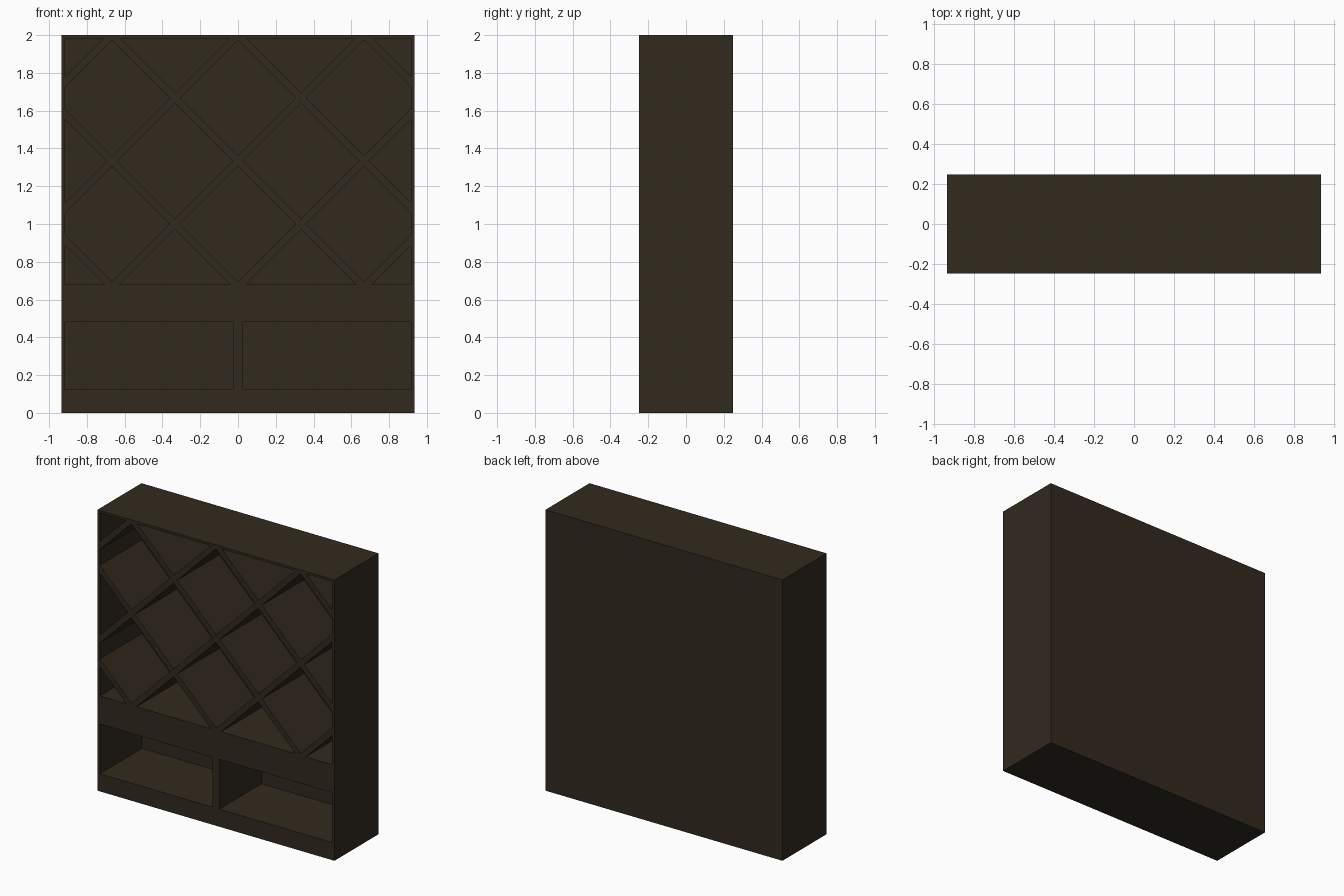
import bpy, bmesh
from mathutils import Vector

if "Cube" in bpy.data.objects:
    bpy.data.objects.remove(bpy.data.objects["Cube"])

W, D, H = 0.934, 0.248, 2.0       # half width, half depth, height
IN_X = 0.915                      # inner side of the cabinet walls
LAT_Z0, LAT_Z1 = 0.68, 1.983      # lattice opening
BOX_Z0, BOX_Z1 = 0.125, 0.48      # lower compartments
POST = 0.026                      # half width of centre post
DEPTH = 0.475                     # pocket depth
STEP = 2 / 3                      # lattice spacing
STRIP = 0.028                     # half strip width measured along x

wood = bpy.data.materials.new("dark_brown_wood")
wood.diffuse_color = (0.031, 0.0225, 0.0135, 1)
wood.use_nodes = True
wood.node_tree.nodes["Principled BSDF"].inputs["Base Color"].default_value = wood.diffuse_color


def sheet(x, z0, z1, cuts):
    """Flat sheet on the front plane, split along lines (point, normal)."""
    bm = bmesh.new()
    bm.faces.new([bm.verts.new((px, -D, pz))
                  for px, pz in ((-x, z0), (x, z0), (x, z1), (-x, z1))])
    for co, no in cuts:
        bmesh.ops.bisect_plane(bm, geom=bm.verts[:] + bm.edges[:] + bm.faces[:],
                               dist=1e-5, plane_co=co, plane_no=no)
    return bm


def push_back(bm, result, depth):
    verts = [g for g in result["geom"] if isinstance(g, bmesh.types.BMVert)]
    bmesh.ops.translate(bm, verts=verts, vec=(0, depth, 0))


def finish(bm, name):
    bmesh.ops.recalc_face_normals(bm, faces=bm.faces[:])
    mesh = bpy.data.meshes.new(name)
    bm.to_mesh(mesh)
    bm.free()
    mesh.materials.append(wood)
    bpy.context.collection.objects.link(bpy.data.objects.new(name, mesh))


# Cabinet body: front sheet with openings pushed in, closed by sides and back
cuts = [((x, 0, 0), (1, 0, 0)) for x in (-IN_X, -POST, POST, IN_X)]
cuts += [((0, 0, z), (0, 0, 1)) for z in (BOX_Z0, BOX_Z1, LAT_Z0, LAT_Z1)]
bm = sheet(W, 0, H, cuts)


def is_open(c):
    lattice = LAT_Z0 < c.z < LAT_Z1
    box = BOX_Z0 < c.z < BOX_Z1 and abs(c.x) > POST
    return abs(c.x) < IN_X and (lattice or box)


openings = [f for f in bm.faces if is_open(f.calc_center_median())]
rim = [e for e in bm.edges if e.is_boundary]
push_back(bm, bmesh.ops.extrude_face_region(bm, geom=openings), DEPTH)
bmesh.ops.delete(bm, geom=[f for f in openings if f.is_valid], context='FACES')
push_back(bm, bmesh.ops.extrude_edge_only(bm, edges=rim), 2 * D)
back_rim = [e for e in bm.edges if all(v.co.y > D - 0.001 for v in e.verts)]
bmesh.ops.contextual_create(bm, geom=back_rim)
finish(bm, "cabinet_body")

# Diagonal bottle lattice: crossing strips cut from one sheet, then deepened
centres = [STEP * k for k in range(5)]
cuts = [((s * (c + o), 0, 0), Vector((s, 0, 1)).normalized())
        for s in (1, -1) for c in centres for o in (-STRIP, STRIP)]
bm = sheet(IN_X, LAT_Z0, LAT_Z1, cuts)


def in_strip(p):
    return any(abs(p.z + s * p.x - c) < STRIP for s in (1, -1) for c in centres)


cells = [f for f in bm.faces if not in_strip(f.calc_center_median())]
bmesh.ops.delete(bm, geom=cells, context='FACES')
push_back(bm, bmesh.ops.extrude_face_region(bm, geom=bm.faces[:]), DEPTH)
finish(bm, "diagonal_lattice")
